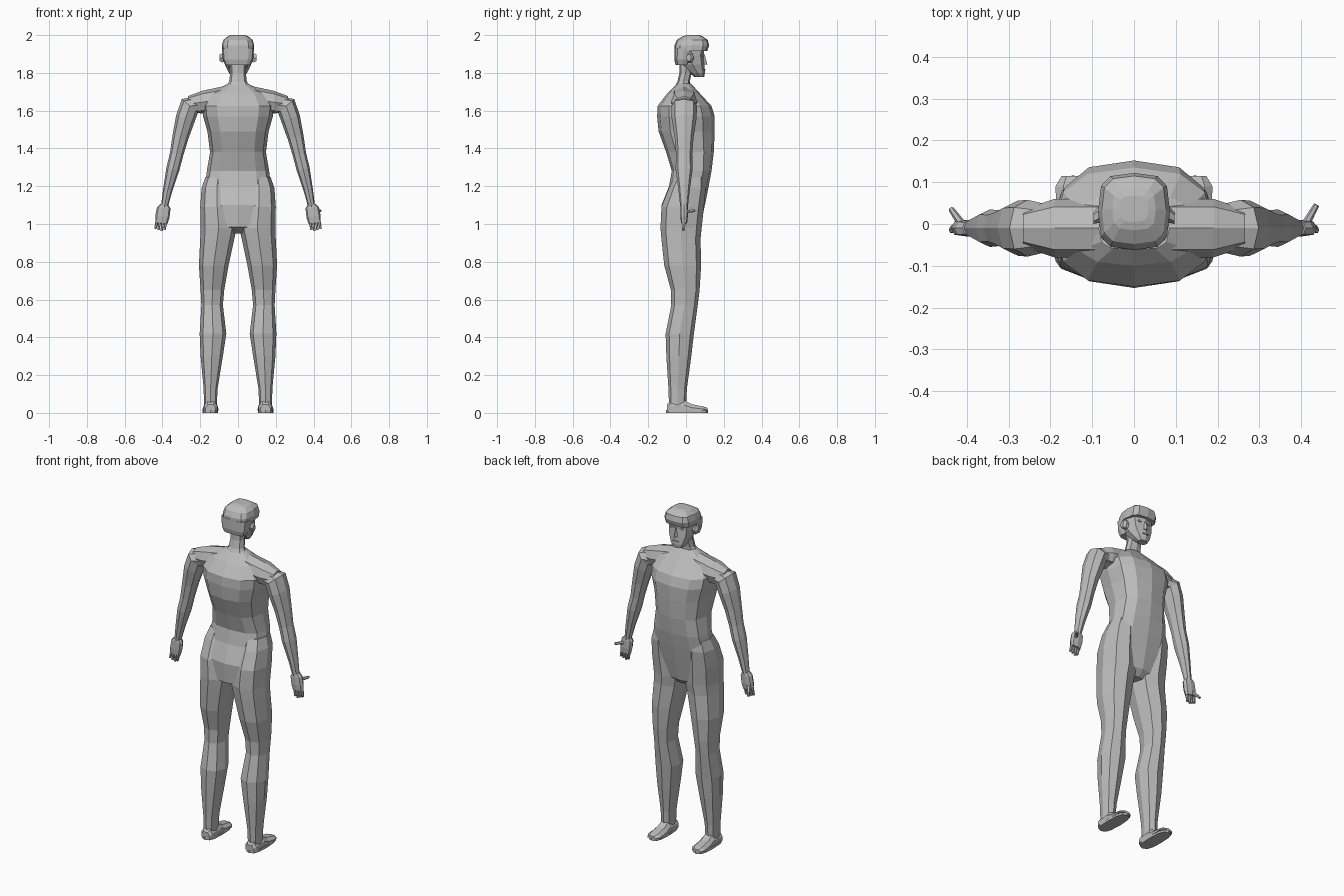
import bpy, bmesh, math
from mathutils import Vector

grey = bpy.data.materials.new("plain grey")
grey.diffuse_color = (0.5, 0.5, 0.5, 1)


def loft(name, rings):
    """Skin a list of equal-length point rings and cap both ends."""
    bm = bmesh.new()
    vs = [[bm.verts.new(p) for p in r] for r in rings]
    n = len(vs[0])
    for a, b in zip(vs, vs[1:]):
        for i in range(n):
            bm.faces.new((a[i], a[(i + 1) % n], b[(i + 1) % n], b[i]))
    bm.faces.new(vs[0][::-1])
    bm.faces.new(vs[-1])
    bmesh.ops.recalc_face_normals(bm, faces=bm.faces)
    me = bpy.data.meshes.new(name)
    bm.to_mesh(me)
    bm.free()
    me.materials.append(grey)
    ob = bpy.data.objects.new(name, me)
    bpy.context.collection.objects.link(ob)
    return ob


def power(v, e):
    return math.copysign(abs(v) ** e, v)


def ring(c, u, v, n, e=1.0, turn=0.0):
    """Rounded polygon about c with half-axis vectors u and v."""
    out = []
    for i in range(n):
        a = math.tau * (i + turn) / n
        out.append(Vector(c) + Vector(u) * power(math.cos(a), e) + Vector(v) * power(math.sin(a), e))
    return out


def level(z, x0, x1, y0, y1, n=8, e=0.8, turn=0.0):
    """Horizontal ring filling a box range."""
    return ring(((x0 + x1) / 2, (y0 + y1) / 2, z), ((x1 - x0) / 2, 0, 0),
                (0, (y1 - y0) / 2, 0), n, e, turn)


def both(name, rings):
    """Right-hand part plus its mirrored twin."""
    loft("right_" + name, rings)
    loft("left_" + name, [[Vector((-p[0], p[1], p[2])) for p in r] for r in rings])


def tube(path, n=8, e=0.9):
    """Rings along an xz path: x, y, z, half width, half depth, tilt in degrees."""
    out = []
    for x, y, z, w, d, t in path:
        t = math.radians(t)
        out.append(ring((x, y, z), (w * math.cos(t), 0, w * math.sin(t)), (0, d, 0), n, e))
    return out


# torso: z, half width, back, front
torso = [(0.95, 0.055, -0.06, 0.04), (0.985, 0.12, -0.125, 0.075), (1.10, 0.165, -0.13, 0.10),
         (1.20, 0.175, -0.09, 0.12), (1.28, 0.165, -0.075, 0.135), (1.38, 0.148, -0.105, 0.147),
         (1.49, 0.162, -0.145, 0.152), (1.57, 0.185, -0.153, 0.152), (1.625, 0.19, -0.15, 0.135),
         (1.69, 0.15, -0.10, 0.075), (1.745, 0.05, -0.045, 0.025)]
loft("torso", [level(z, -w, w, b, f, 12, 0.78) for z, w, b, f in torso])

# shoulder yoke running across the chest
yoke = [(-0.265, 1.635, 0.042, 0.045), (-0.19, 1.645, 0.06, 0.07), (-0.05, 1.665, 0.07, 0.07)]
yoke += [(-x, z, h, d) for x, z, h, d in yoke[::-1]]
loft("shoulder_yoke", [ring((x, -0.01, z), (0, d, 0), (0, 0, h), 8, 0.9) for x, z, h, d in yoke])

# arms
both("arm", tube([(0.20, -0.01, 1.63, 0.05, 0.055, 70), (0.255, -0.01, 1.625, 0.056, 0.068, 40),
                  (0.278, -0.01, 1.56, 0.052, 0.066, 20), (0.305, -0.01, 1.46, 0.043, 0.05, 16),
                  (0.325, -0.01, 1.37, 0.036, 0.043, 14), (0.345, -0.01, 1.29, 0.035, 0.045, 14),
                  (0.372, -0.01, 1.18, 0.025, 0.03, 14), (0.39, -0.01, 1.09, 0.018, 0.02, 8)]))

# hands and fingers
both("palm", tube([(0.39, -0.01, 1.105, 0.02, 0.017, 5), (0.393, -0.01, 1.085, 0.036, 0.02, 5),
                   (0.40, -0.01, 1.04, 0.038, 0.02, 5), (0.405, -0.01, 1.005, 0.033, 0.016, 5)], 8, 0.7))
for i in range(4):
    x = 0.381 + i * 0.016
    both(f"finger_{i + 1}", tube([(x, -0.01, 1.02, 0.008, 0.011, 0),
                                  (x + 0.008, -0.014, 0.962 + 0.006 * abs(i - 1), 0.006, 0.008, 0)], 6))


def thumb(name, a, b):
    a, b = Vector(a), Vector(b)
    q = (b - a).to_track_quat('Z', 'Y')
    u, v = q @ Vector((1, 0, 0)), q @ Vector((0, 1, 0))
    loft(name, [ring(a, u * 0.011, v * 0.011, 6), ring(b, u * 0.007, v * 0.007, 6)])


thumb("right_thumb", (0.405, -0.01, 1.065), (0.437, 0.046, 1.07))
thumb("left_thumb", (-0.405, -0.01, 1.04), (-0.437, 0.035, 0.985))

# legs: z, inner x, outer x, back, front
legs = [(1.25, 0.04, 0.172, -0.06, 0.10), (1.19, 0.03, 0.193, -0.09, 0.105),
        (1.09, 0.02, 0.20, -0.13, 0.095), (0.98, 0.006, 0.198, -0.135, 0.083),
        (0.92, 0.02, 0.2, -0.13, 0.077), (0.78, 0.05, 0.207, -0.115, 0.08),
        (0.65, 0.073, 0.198, -0.08, 0.072), (0.57, 0.08, 0.194, -0.078, 0.062),
        (0.42, 0.062, 0.203, -0.108, 0.042), (0.30, 0.08, 0.198, -0.104, 0.028),
        (0.13, 0.108, 0.182, -0.093, 0.005), (0.04, 0.112, 0.18, -0.09, 0.0)]
both("leg", [level(*r, 8, 0.85) for r in legs])


# feet: lofted heel to toe, y, half width, top height
def foot_ring(y, w, h, x):
    return [(x - w, y, 0.012), (x + w, y, 0.012), (x + w, y, h * 0.6),
            (x + w * 0.55, y, h), (x - w * 0.55, y, h), (x - w, y, h * 0.6)]


both("foot", [foot_ring(*r) for r in [(-0.1, 0.026, 0.045, 0.145), (-0.085, 0.036, 0.06, 0.145),
                                      (-0.01, 0.036, 0.068, 0.145), (0.03, 0.04, 0.046, 0.145),
                                      (0.09, 0.042, 0.034, 0.146), (0.115, 0.026, 0.026, 0.147)]])
both("sole", [level(z, 0.105, 0.187, -0.105, 0.117, 12, 0.7) for z in (0, 0.014)])

# neck leaning forward
loft("neck", [level(1.71, -0.075, 0.075, -0.07, 0.025), level(1.755, -0.047, 0.047, -0.045, 0.02),
              level(1.80, -0.041, 0.041, -0.035, 0.03), level(1.87, -0.046, 0.046, -0.035, 0.05)])

# face and jaw
loft("face", [level(1.778, -0.03, 0.03, 0.045, 0.096), level(1.80, -0.048, 0.048, 0.02, 0.1),
              level(1.845, -0.07, 0.07, -0.03, 0.098), level(1.89, -0.077, 0.077, -0.045, 0.094),
              level(1.95, -0.077, 0.077, -0.045, 0.1)])
loft("nose", [level(1.845, -0.013, 0.013, 0.07, 0.113, 4), level(1.90, -0.006, 0.006, 0.07, 0.098, 4)])
both("eye", [ring((0.03, y, 1.893), (0.013, 0, 0), (0, 0, 0.006), 6) for y in (0.076, 0.092)])
loft("mouth", [ring((0, y, 1.818), (0.02, 0, 0), (0, 0, 0.004), 6) for y in (0.09, 0.102)])

# hair: rounded cap with fringe, and a lower block round the back
loft("hair_cap", [level(1.915, -0.085, 0.085, -0.062, 0.112, 12, 0.6),
                  level(1.945, -0.086, 0.086, -0.062, 0.122, 12, 0.6),
                  level(1.975, -0.077, 0.077, -0.048, 0.115, 12, 0.6),
                  level(1.995, -0.052, 0.052, -0.015, 0.085, 12, 0.6),
                  level(2.0, -0.035, 0.035, 0.005, 0.068, 12, 0.6)])
loft("hair_back", [level(1.842, -0.068, 0.068, -0.055, 0.015, 12, 0.6),
                   level(1.87, -0.08, 0.08, -0.062, 0.025, 12, 0.6),
                   level(1.93, -0.085, 0.085, -0.062, 0.04, 12, 0.6)])

# ears
both("ear", [ring((x, y, 1.88), (0, r * 0.7, 0), (0, 0, r), 6) for x, y, r in
             [(0.065, 0.025, 0.026), (0.085, 0.022, 0.028), (0.097, 0.014, 0.02)]])
